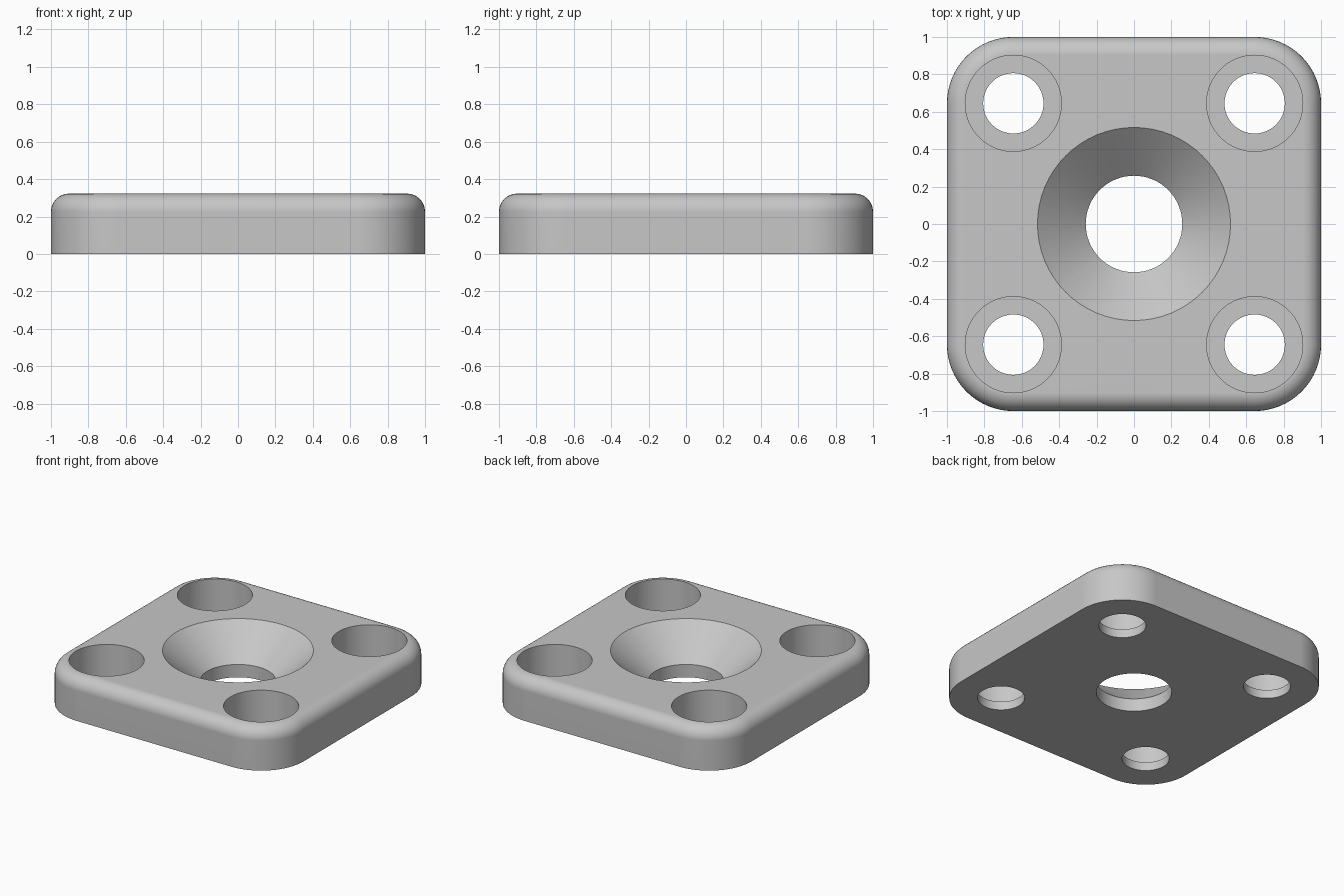
import bpy
import bmesh
from math import cos, sin, pi

cube = bpy.data.objects.get("Cube")
if cube:
    bpy.data.objects.remove(cube, do_unlink=True)

U = 1 / 31                      # design unit: plate is 62 wide
HEIGHT, CORNER, FILLET = 10 * U, 11 * U, 3 * U
HOLE = 20 * U                   # corner hole offset, also corner arc centre

grey = bpy.data.materials.new("light grey metal")
grey.use_nodes = True
colour = (0.57, 0.57, 0.57, 1)
grey.diffuse_color = colour
grey.node_tree.nodes["Principled BSDF"].inputs["Base Color"].default_value = colour


def make_object(name, rings):
    """Skin a stack of equal-length rings into a closed solid."""
    bm = bmesh.new()
    loops = [[bm.verts.new(p) for p in ring] for ring in rings]
    n = len(loops[0])
    for low, high in zip(loops, loops[1:]):
        for i in range(n):
            j = (i + 1) % n
            bm.faces.new((low[i], low[j], high[j], high[i]))
    bm.faces.new(loops[0][::-1])
    bm.faces.new(loops[-1])
    mesh = bpy.data.meshes.new(name)
    bm.to_mesh(mesh)
    bm.free()
    mesh.materials.append(grey)
    obj = bpy.data.objects.new(name, mesh)
    bpy.context.collection.objects.link(obj)
    return obj


def rounded_square(radius, z, steps=16):
    """Square outline with corner arcs centred on the hole positions."""
    ring = []
    for q, (sx, sy) in enumerate([(1, 1), (-1, 1), (-1, -1), (1, -1)]):
        for k in range(steps + 1):
            a = (q + k / steps) * pi / 2
            ring.append((sx * HOLE + radius * cos(a), sy * HOLE + radius * sin(a), z))
    return ring


def turned_cutter(name, profile, x, y, sides=64):
    """Stepped or conical round cutter from (radius, height) pairs."""
    return make_object(name, [
        [(x + r * cos(2 * pi * i / sides), y + r * sin(2 * pi * i / sides), z)
         for i in range(sides)] for r, z in profile])


# Plate with rounded corners and a filleted top edge
rings = [rounded_square(CORNER, 0)]
for k in range(9):
    a = k / 8 * pi / 2
    rings.append(rounded_square(CORNER - FILLET * (1 - cos(a)),
                                HEIGHT - FILLET * (1 - sin(a))))
plate = make_object("mounting_plate", rings)

# Conical countersink in the middle, counterbored holes in the corners
flare = 8 / 7 * U               # cone radius growth per unit above the plate
cutters = [turned_cutter("countersink_cutter",
                         [(8 * U, -U), (8 * U, 3 * U), (16 * U + flare, HEIGHT + U)], 0, 0)]
bore = 7.97 * U
for sx in (-1, 1):
    for sy in (-1, 1):
        cutters.append(turned_cutter(
            "counterbore_cutter",
            [(5 * U, -U), (5 * U, 2 * U), (bore, 2 * U), (bore, HEIGHT + U)],
            sx * HOLE, sy * HOLE))

bpy.ops.object.select_all(action='DESELECT')
bpy.context.view_layer.objects.active = plate
plate.select_set(True)
for cutter in cutters:
    cutter.hide_render = True
    mod = plate.modifiers.new("cut", 'BOOLEAN')
    mod.operation = 'DIFFERENCE'
    mod.solver = 'EXACT'
    mod.object = cutter
    bpy.ops.object.modifier_apply(modifier=mod.name)
    bpy.data.objects.remove(cutter, do_unlink=True)

# Smooth curved walls, crisp edges, clean flat faces
bpy.ops.object.shade_smooth_by_angle(angle=pi / 6)
weighted = plate.modifiers.new("weighted normals", 'WEIGHTED_NORMAL')
weighted.keep_sharp = True
